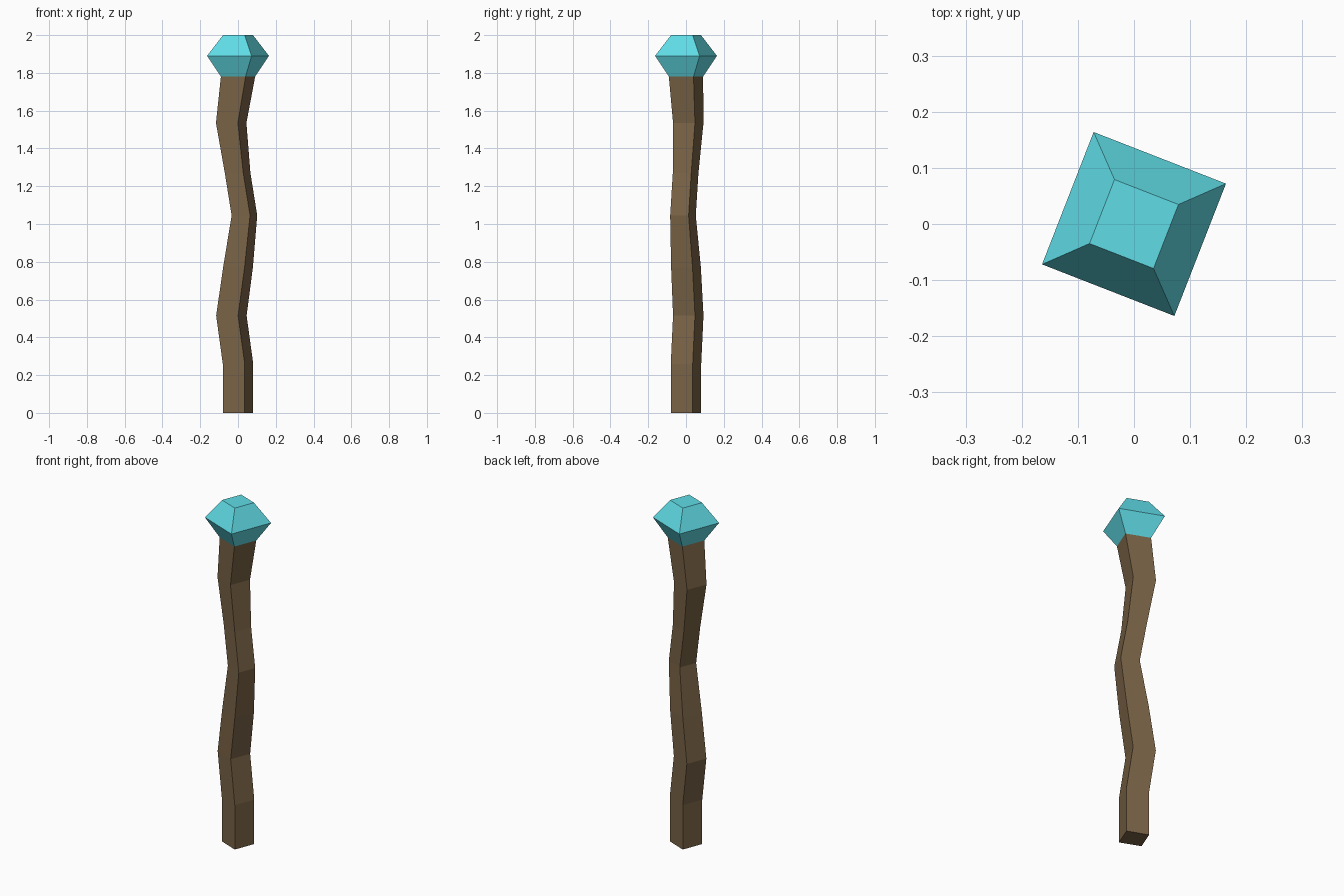
import bpy
import bmesh
from math import cos, sin, pi, radians

cube = bpy.data.objects.get("Cube")
if cube:
    bpy.data.objects.remove(cube, do_unlink=True)

SIDES = 4
TWIST = radians(23.7)


def make_material(name, color):
    mat = bpy.data.materials.new(name)
    mat.use_nodes = True
    mat.diffuse_color = color
    mat.node_tree.nodes["Principled BSDF"].inputs["Base Color"].default_value = color
    return mat


def loft(name, rings, mat, cap_top=True):
    """Skin a stack of level square rings given as (x, y, z, radius)."""
    bm = bmesh.new()
    loops = []
    for x, y, z, r in rings:
        angles = [TWIST + 2 * pi * i / SIDES for i in range(SIDES)]
        loops.append([bm.verts.new((x + r * cos(a), y + r * sin(a), z)) for a in angles])
    for low, high in zip(loops, loops[1:]):
        for i in range(SIDES):
            j = (i + 1) % SIDES
            bm.faces.new((low[i], low[j], high[j], high[i]))
    bm.faces.new(loops[0][::-1])
    if cap_top:
        bm.faces.new(loops[-1])
    mesh = bpy.data.meshes.new(name)
    bm.to_mesh(mesh)
    bm.free()
    mesh.materials.append(mat)
    obj = bpy.data.objects.new(name, mesh)
    bpy.context.collection.objects.link(obj)
    return obj


wood = make_material("brown wood", (0.195, 0.125, 0.061, 1))
crystal = make_material("turquoise crystal", (0.117, 0.716, 0.791, 1))

# Crooked wooden shaft, open where the gem sits on it
loft("shaft", [
    (0, 0, 0, 0.088),
    (0, 0, 0.26, 0.088),
    (-0.035, 0.012, 0.515, 0.088),
    (0, 0, 0.77, 0.086),
    (0.034, -0.016, 1.045, 0.074),
    (-0.002, -0.002, 1.27, 0.074),
    (-0.036, 0.012, 1.535, 0.088),
    (0, 0, 1.78, 0.099),
], wood, cap_top=False)

# Faceted gem
loft("gem", [
    (0, 0, 1.78, 0.099),
    (0, 0, 1.89, 0.179),
    (0, 0, 2.0, 0.0865),
], crystal)
